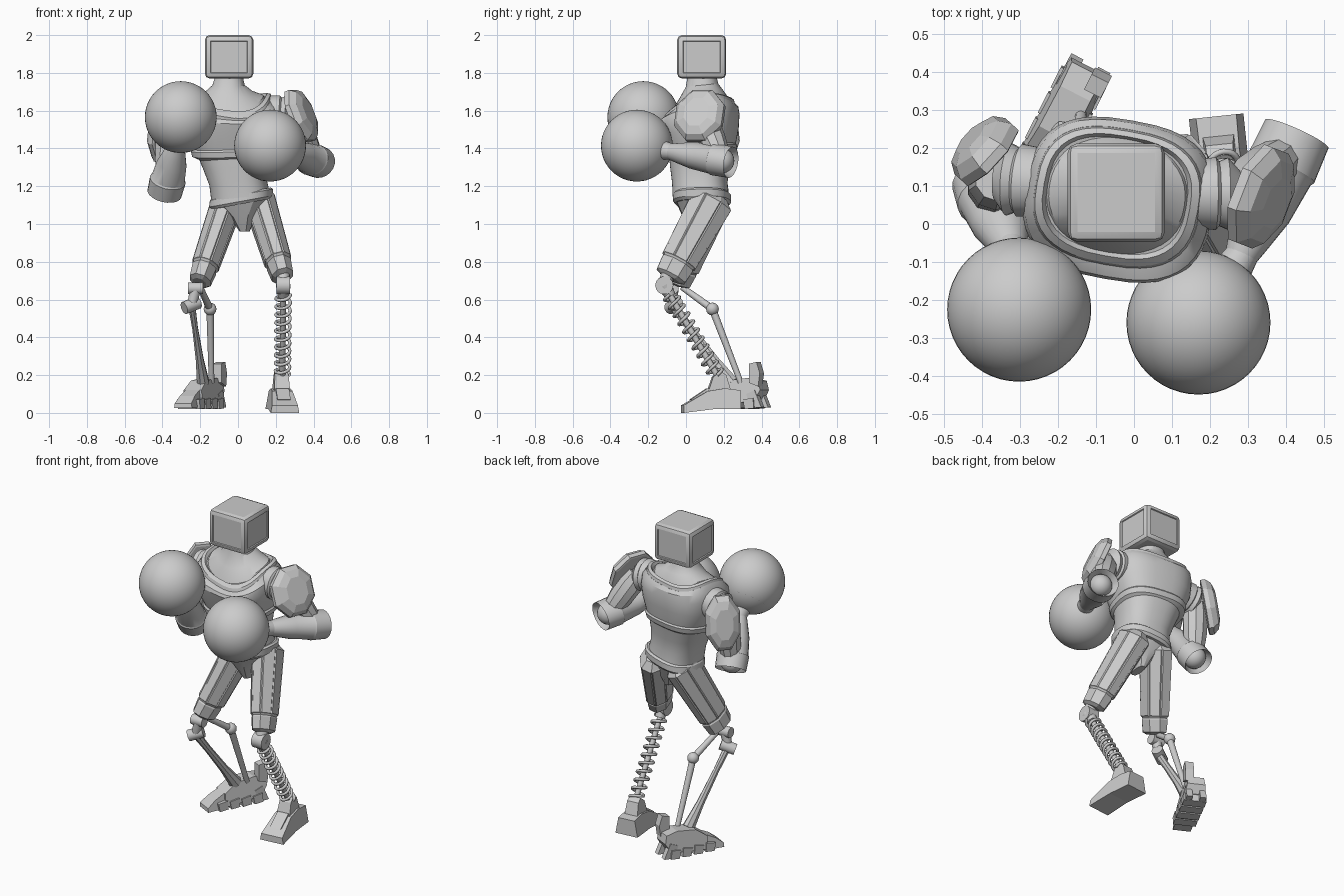
import bpy, bmesh, math
from mathutils import Vector, Matrix

if "Cube" in bpy.data.objects:
    bpy.data.objects.remove(bpy.data.objects["Cube"], do_unlink=True)

grey = bpy.data.materials.new("plain_grey")
grey.use_nodes = True
grey.diffuse_color = (0.6, 0.6, 0.6, 1)
grey.node_tree.nodes["Principled BSDF"].inputs["Base Color"].default_value = (0.6, 0.6, 0.6, 1)


def finish(name, bm, angle=30):
    bmesh.ops.recalc_face_normals(bm, faces=bm.faces)
    mesh = bpy.data.meshes.new(name)
    bm.to_mesh(mesh)
    bm.free()
    obj = bpy.data.objects.new(name, mesh)
    bpy.context.collection.objects.link(obj)
    mesh.materials.append(grey)
    bpy.ops.object.select_all(action='DESELECT')
    obj.select_set(True)
    bpy.context.view_layer.objects.active = obj
    if angle:
        bpy.ops.object.shade_smooth_by_angle(angle=math.radians(angle))


def loft(name, rings, angle=30, panel=0):
    """Skin closed rings of points, cap the ends, optionally raise each large side face as a panel."""
    bm = bmesh.new()
    loops = [[bm.verts.new(p) for p in r] for r in rings]
    n = len(loops[0])
    sides = [bm.faces.new((a[i], a[(i + 1) % n], b[(i + 1) % n], b[i]))
             for a, b in zip(loops, loops[1:]) for i in range(n)]
    bm.faces.new(loops[0])
    bm.faces.new(loops[-1])
    bmesh.ops.recalc_face_normals(bm, faces=bm.faces)
    if panel:
        big = [f for f in sides if f.calc_area() > 0.01]
        bmesh.ops.inset_individual(bm, faces=big, thickness=panel, depth=panel)
    finish(name, bm, angle)


def sup(a, power):
    c, s = math.cos(a), math.sin(a)
    return (math.copysign(abs(c) ** (2 / power), c), math.copysign(abs(s) ** (2 / power), s))


def body(name, stations, yaw=-8, power=2.5, sides=40):
    """Upright loft; stations are z, centre x, centre y, radius x, radius y, tilt, roll, bend."""
    rot = Matrix.Rotation(math.radians(yaw), 2)
    rings = []
    for z, cx, cy, rx, ry, tilt, roll, bend in stations:
        ring = []
        for i in range(sides):
            c, s = sup(math.tau * i / sides, power)
            p = rot @ Vector((rx * c, ry * s))
            ring.append((cx + p.x, cy + p.y, z + tilt * p.y + roll * p.x - bend * p.y ** 2))
        rings.append(ring)
    loft(name, rings)


def limb(name, a, b, stations, sides=20, panel=0, angle=30):
    """Loft along a line; stations are fraction, width radius, depth radius."""
    a, b = Vector(a), Vector(b)
    d = (b - a).normalized()
    ref = Vector((1, 0, 0)) if abs(d.x) < 0.6 else Vector((0, 0, 1))
    u = (ref - d * ref.dot(d)).normalized()
    v = d.cross(u)
    angs = [math.tau * (i + 0.5) / sides for i in range(sides)]
    rings = [[a.lerp(b, t) + u * rw * math.cos(k) + v * rd * math.sin(k) for k in angs]
             for t, rw, rd in stations]
    loft(name, rings, angle, panel)


def rod(name, a, b, r0, r1=None):
    r1 = r1 or r0
    limb(name, a, b, [(0, r0, r0), (1, r1, r1)], 14)


def ball(name, c, r, seg=24):
    bm = bmesh.new()
    bmesh.ops.create_uvsphere(bm, u_segments=seg, v_segments=seg // 2, radius=r,
                              matrix=Matrix.Translation(c))
    finish(name, bm, 60)


def wedge(name, profile, half, place, narrow=1.0):
    """Extrude a (forward, up) outline sideways; narrow scales the width towards the top."""
    top = max(z for y, z in profile)
    rings = [[place @ Vector((s * half * (1 + (narrow - 1) * z / top), y, z)) for y, z in profile]
             for s in (-1, 1)]
    loft(name, rings, 0)


# Head: chamfered box with recessed screen and side panels
bm = bmesh.new()
bmesh.ops.create_cube(bm, size=1, matrix=Matrix.LocRotScale(
    Vector((-0.047, 0.083, 1.885)), None, Vector((0.257, 0.26, 0.23))))
bmesh.ops.bevel(bm, geom=bm.edges[:], offset=0.026, segments=2, profile=0.5, affect='EDGES')
panels = [f for f in bm.faces if f.calc_area() > 0.02 and abs(f.normal.z) < 0.5]
bmesh.ops.inset_individual(bm, faces=panels, thickness=0.006, depth=0)
bmesh.ops.inset_individual(bm, faces=panels, thickness=0.004, depth=-0.006)
finish("head", bm, 20)

# Torso
body("neck", [(1.64, -0.045, 0.074, 0.2, 0.165, 0.22, 0, 2), (1.68, -0.045, 0.075, 0.18, 0.148, 0.22, 0, 2),
              (1.7, -0.047, 0.08, 0.125, 0.115, 0.2, 0, 1), (1.735, -0.05, 0.085, 0.085, 0.085, 0.1, 0, 0),
              (1.79, -0.047, 0.085, 0.07, 0.075, 0, 0, 0)], power=2.2)
body("chest", [(1.35, -0.03, 0.08, 0.17, 0.15, 0.1, 0.05, 0), (1.37, -0.035, 0.08, 0.205, 0.178, 0.1, 0.05, 0),
               (1.40, -0.035, 0.08, 0.212, 0.185, 0.1, 0.05, 0), (1.41, -0.035, 0.08, 0.205, 0.178, 0.1, 0.05, 0),
               (1.49, -0.04, 0.072, 0.238, 0.2, 0.1, 0.05, 0), (1.57, -0.04, 0.064, 0.25, 0.212, 0.12, 0, 0.3),
               (1.63, -0.04, 0.064, 0.244, 0.205, 0.18, 0, 1), (1.67, -0.043, 0.07, 0.22, 0.182, 0.22, 0, 2)],
     yaw=-10, power=2.7)
body("collar", [(1.66, -0.043, 0.07, 0.222, 0.184, 0.22, 0, 2), (1.685, -0.044, 0.071, 0.215, 0.176, 0.22, 0, 2),
                (1.688, -0.045, 0.073, 0.195, 0.16, 0.22, 0, 2), (1.67, -0.045, 0.075, 0.185, 0.15, 0.22, 0, 2)],
     yaw=-10, power=2.7)
body("abdomen", [(1.14, 0.015, 0.08, 0.155, 0.148, 0, 0.1, 0), (1.22, 0.0, 0.073, 0.15, 0.145, 0, 0.1, 0),
                 (1.30, -0.015, 0.073, 0.165, 0.155, 0, 0.1, 0), (1.40, -0.03, 0.08, 0.19, 0.17, 0, 0.1, 0)])
body("belt", [(1.105, 0.015, 0.085, 0.155, 0.14, 0, 0.18, 0), (1.12, 0.015, 0.085, 0.167, 0.152, 0, 0.18, 0),
              (1.155, 0.018, 0.085, 0.165, 0.152, 0, 0.18, 0), (1.165, 0.018, 0.085, 0.155, 0.14, 0, 0.18, 0)])
body("pelvis", [(0.96, 0.035, 0.08, 0.025, 0.06, 0, 0, 0), (1.04, 0.025, 0.08, 0.07, 0.1, 0, 0, 0),
                (1.12, 0.015, 0.08, 0.15, 0.135, 0, 0.1, 0)], sides=12)

# Arms: shoulder, pad, upper arm, open-cuffed forearm, wrist and round glove
arms = {
    "left": dict(inner=(0.15, 0.08, 1.59), outer=(0.28, 0.08, 1.58), pad=(0.335, 0.07, 1.575),
                 normal=(0.83, -0.32, 0.36), size=(0.155, 0.145), elbow=(0.408, 0.19, 1.335),
                 wrist=(0.28, -0.09, 1.385), glove=(0.17, -0.26, 1.415)),
    "right": dict(inner=(-0.24, 0.11, 1.56), outer=(-0.36, 0.12, 1.53), pad=(-0.395, 0.195, 1.49),
                  normal=(-0.68, 0.62, 0.15), size=(0.175, 0.108), elbow=(-0.38, 0.085, 1.2),
                  wrist=(-0.325, -0.07, 1.42), glove=(-0.303, -0.226, 1.566)),
}
for side, p in arms.items():
    limb(side + "_shoulder", p["inner"], p["outer"],
         [(0, 0.09, 0.09), (0.5, 0.097, 0.097), (0.57, 0.086, 0.086), (0.75, 0.096, 0.096), (1, 0.06, 0.06)])
    n = Vector(p["normal"]).normalized()
    mid, (h, w) = Vector(p["pad"]), p["size"]
    limb(side + "_shoulder_pad", mid - n * 0.025, mid + n * 0.05,
         [(0, h * 0.93, w * 0.93), (0.05, h, w), (0.4, h, w), (0.8, h * 0.84, w * 0.82), (1, h * 0.55, w * 0.5)],
         sides=8, angle=0)
    elbow, wrist, glove = Vector(p["elbow"]), Vector(p["wrist"]), Vector(p["glove"])
    limb(side + "_upper_arm", p["outer"], elbow,
         [(0, 0.06, 0.06), (0.25, 0.075, 0.075), (0.6, 0.07, 0.07), (1, 0.05, 0.05)], sides=10)
    ball(side + "_elbow", elbow, 0.066)
    limb(side + "_forearm", elbow, wrist,
         [(0.05, 0.05, 0.05), (-0.13, 0.083, 0.076), (-0.17, 0.092, 0.084), (0.15, 0.096, 0.086),
          (0.18, 0.09, 0.08), (0.55, 0.079, 0.071), (0.85, 0.055, 0.052), (1, 0.042, 0.042)])
    limb(side + "_wrist", wrist, glove, [(-0.1, 0.042, 0.042), (0.15, 0.05, 0.05), (0.4, 0.14, 0.14)])
    ball(side + "_glove", glove, 0.19, 48)

# Thighs with long raised panels
thigh = [(-0.14, 0.05, 0.075), (-0.06, 0.083, 0.116), (0.8, 0.071, 0.098),
         (0.82, 0.066, 0.092), (0.84, 0.07, 0.097), (1, 0.062, 0.09), (1.03, 0.04, 0.06)]
limb("left_thigh", (0.12, 0.125, 1.1), (0.235, -0.08, 0.725), thigh, 8, 0.006, 0)
limb("right_thigh", (-0.065, 0.115, 1.09), (-0.2, -0.055, 0.7), thigh, 8, 0.006, 0)

# Left lower leg: knee, core rod and coil spring
knee, ankle = Vector((0.24, -0.115, 0.675)), Vector((0.235, 0.17, 0.19))
rod("left_knee", knee - Vector((0.036, 0, 0)), knee + Vector((0.036, 0, 0)), 0.048)
rod("left_knee_stem", (0.237, -0.09, 0.75), knee, 0.036)
rod("left_knee_cap", knee, knee.lerp(ankle, 0.12), 0.04, 0.028)
rod("spring_core", knee, ankle, 0.016)
axis = (ankle - knee).normalized()
u = Vector((1, 0, 0))
v = axis.cross(u).normalized()
curve = bpy.data.curves.new("spring", 'CURVE')
curve.dimensions = '3D'
curve.bevel_depth, curve.bevel_resolution = 0.009, 1
line = curve.splines.new('POLY')
turns, steps = 10, 20
line.points.add(turns * steps)
for i, pt in enumerate(line.points):
    k = math.tau * i / steps
    q = knee.lerp(ankle, 0.1 + 0.88 * i / (turns * steps)) + 0.038 * (u * math.cos(k) + v * math.sin(k))
    pt.co = (*q, 1)
spring = bpy.data.objects.new("spring", curve)
bpy.context.collection.objects.link(spring)
curve.materials.append(grey)

# Left foot: wedge shoe with an ankle block
here = (Matrix.Translation((0.232, 0.14, 0)) @ Matrix.Rotation(math.radians(6), 4, 'Z')
        @ Matrix.Translation((0, -0.14, 0)))
wedge("left_foot", [(-0.02, 0), (-0.02, 0.04), (0.11, 0.115), (0.2, 0.13), (0.285, 0.12),
                    (0.285, 0.02), (0.14, 0.02)], 0.076, here, 0.68)
wedge("left_foot_plate", [(0.02, 0.07), (0.11, 0.13), (0.15, 0.13), (0.06, 0.06)], 0.035, here)
wedge("left_ankle", [(0.11, 0.1), (0.14, 0.19), (0.18, 0.22), (0.21, 0.2), (0.24, 0.1)], 0.05, here, 0.7)

# Right lower leg: knee, shin and hinged rear strut
hinge, low, back = (-0.225, -0.07, 0.655), (-0.245, -0.07, 0.57), (-0.148, 0.14, 0.55)
rod("right_knee_link", hinge, low, 0.03, 0.025)
rod("right_knee_upper", (-0.265, -0.07, 0.66), (-0.185, -0.07, 0.66), 0.032)
rod("right_knee_lower", (-0.285, -0.085, 0.555), (-0.21, -0.045, 0.585), 0.034)
limb("right_shin", low, (-0.185, 0.24, 0.16),
     [(0, 0.02, 0.025), (0.3, 0.016, 0.022), (0.7, 0.022, 0.026), (1, 0.035, 0.04)], 8)
rod("right_strut_upper", (-0.2, -0.02, 0.665), back, 0.016, 0.02)
ball("right_strut_hinge", back, 0.034, 16)
rod("right_strut_lower", back, (-0.14, 0.29, 0.16), 0.02, 0.015)

# Right foot: pointed toe, stepped segments, heel fins and spur
turn = Matrix.Translation((-0.2, 0.255, 0)) @ Matrix.Rotation(math.radians(-27), 4, 'Z')
wedge("right_toe", [(-0.2, 0.025), (-0.2, 0.05), (-0.15, 0.09), (-0.07, 0.13), (-0.07, 0.03)],
      0.056, turn, 0.7)
wedge("right_foot", [(-0.09, 0.04), (-0.09, 0.12), (-0.02, 0.17), (0.1, 0.185), (0.17, 0.17),
                     (0.18, 0.12), (0.15, 0.07), (0.05, 0.05)], 0.068, turn, 0.65)
for i in range(4):
    y = -0.13 + i * 0.075
    wedge("right_sole_segment", [(y, 0.02), (y - 0.01, 0.07), (y + 0.05, 0.08), (y + 0.055, 0.025)],
          0.066, turn)
for s in (-1, 1):
    wedge("right_heel_fin", [(0.1, 0.1), (0.13, 0.025), (0.19, 0.03), (0.15, 0.12)], 0.018,
          turn @ Matrix.Translation((s * 0.04, 0, 0)))
wedge("right_spur", [(0.12, 0.16), (0.12, 0.26), (0.165, 0.27), (0.185, 0.21), (0.175, 0.14)], 0.025,
      turn @ Matrix.Translation((0.04, 0, 0)))
